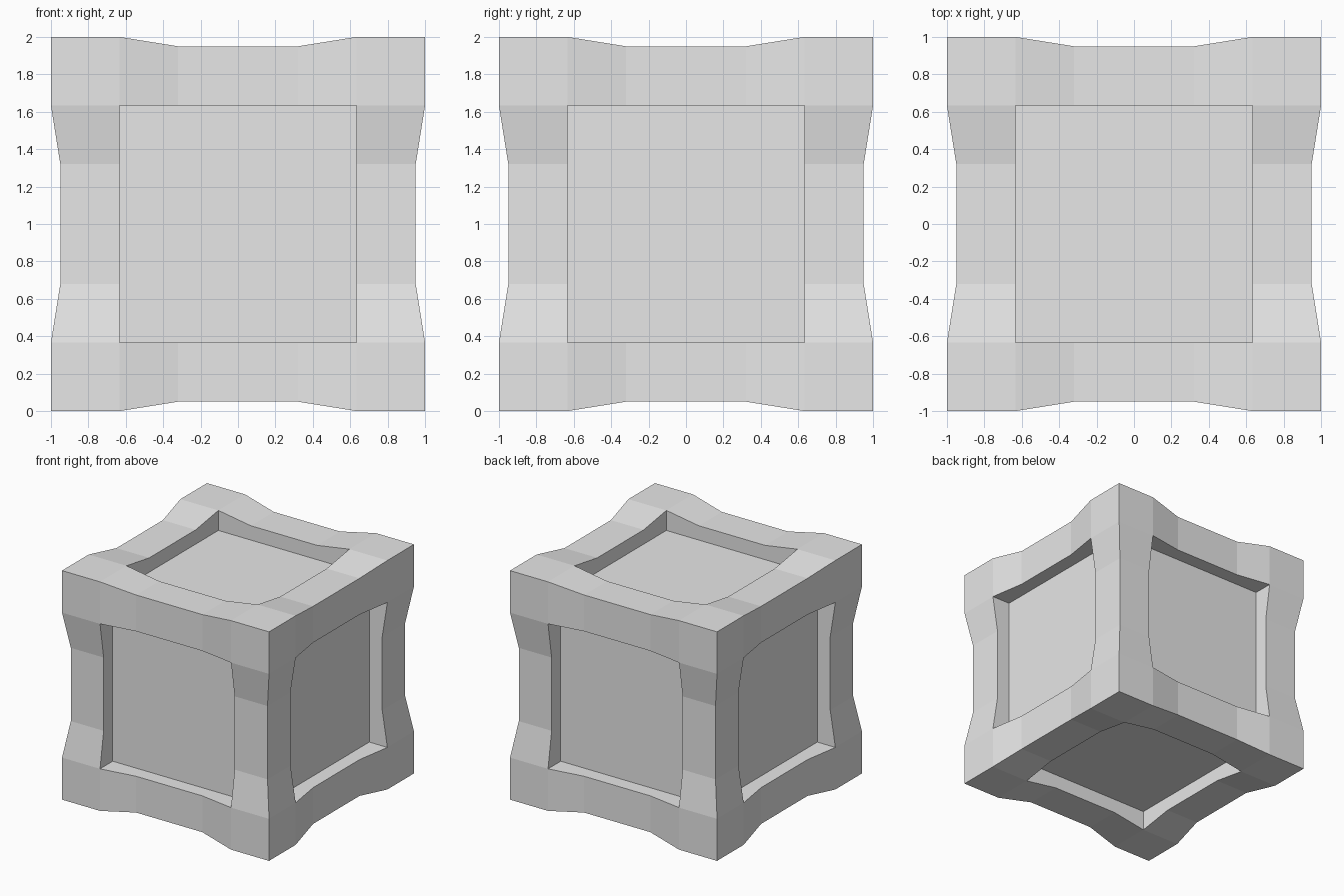
import bpy, bmesh

OUTER, WAIST, INNER, BEND, PANEL = 1.0, 0.95, 0.633, 0.32, 0.825

default = bpy.data.objects.get("Cube")
if default:
    bpy.data.objects.remove(default, do_unlink=True)

grey = bpy.data.materials.new("light_grey")
grey.use_nodes = True
grey.diffuse_color = (0.8, 0.8, 0.8, 1)
grey.node_tree.nodes["Principled BSDF"].inputs["Base Color"].default_value = (0.8, 0.8, 0.8, 1)


def make_object(name, bm):
    bmesh.ops.recalc_face_normals(bm, faces=bm.faces)
    mesh = bpy.data.meshes.new(name)
    bm.to_mesh(mesh)
    bm.free()
    mesh.materials.append(grey)
    obj = bpy.data.objects.new(name, mesh)
    obj.location.z = OUTER
    bpy.context.collection.objects.link(obj)
    return obj


def outward_axis(face):
    # Index of the axis a face looks along
    return max(range(3), key=lambda i: abs(face.normal[i]))


# Frame: cube cut into a grid, with beams that narrow between the corners
bm = bmesh.new()
bmesh.ops.create_cube(bm, size=2 * OUTER)
for axis in range(3):
    for cut in (-INNER, -BEND, BEND, INNER):
        point, normal = [0, 0, 0], [0, 0, 0]
        point[axis], normal[axis] = cut, 1
        bmesh.ops.bisect_plane(bm, geom=bm.verts[:] + bm.edges[:] + bm.faces[:],
                               plane_co=point, plane_no=normal)
bm.normal_update()

# Square window in the middle of every side
windows = []
for face in bm.faces:
    axis = outward_axis(face)
    centre = face.calc_center_median()
    if all(abs(centre[i]) < INNER for i in range(3) if i != axis):
        windows.append((face, axis))

# Window walls running down to the recessed panels
for axis in range(3):
    side = [f for f, a in windows if a == axis]
    new = bmesh.ops.extrude_face_region(bm, geom=side)["geom"]
    for v in (g for g in new if isinstance(g, bmesh.types.BMVert)):
        v.co[axis] = PANEL if v.co[axis] > 0 else -PANEL
    caps = [g for g in new if isinstance(g, bmesh.types.BMFace)]
    bmesh.ops.delete(bm, geom=caps, context='FACES')
    bmesh.ops.delete(bm, geom=[f for f in side if f.is_valid], context='FACES')

# Waist of the beams
for v in bm.verts:
    if min(abs(c) for c in v.co) < BEND + 0.01:
        for i in range(3):
            if abs(v.co[i]) > OUTER - 0.01:
                v.co[i] = WAIST if v.co[i] > 0 else -WAIST
make_object("frame", bm)

# Inner block whose sides show as the six recessed panels
bm = bmesh.new()
bmesh.ops.create_cube(bm, size=2 * PANEL)
make_object("recessed_panels", bm)
